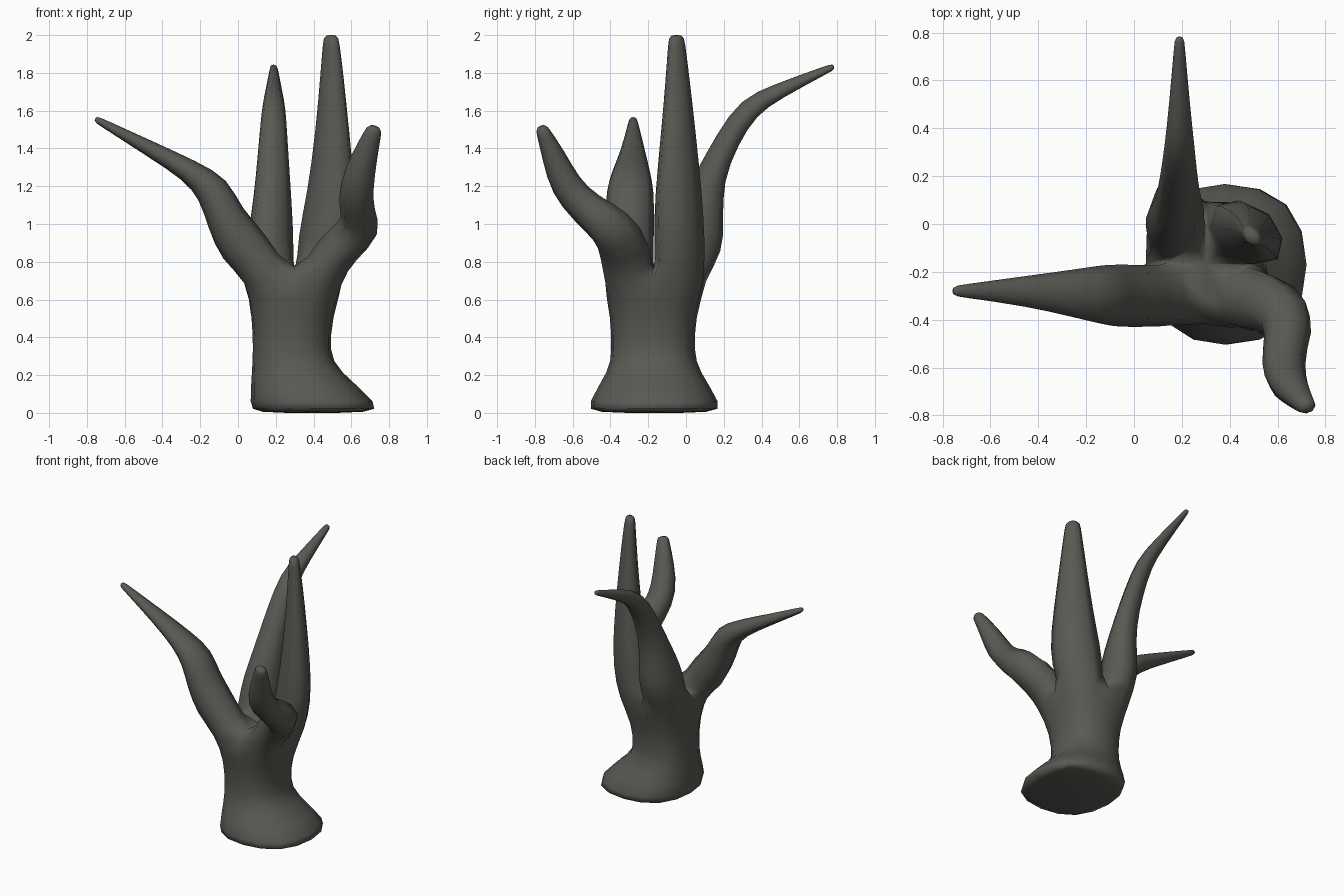
import bpy, bmesh
from mathutils import Vector

if "Cube" in bpy.data.objects:
    bpy.data.objects.remove(bpy.data.objects["Cube"])

bark = bpy.data.materials.new("dark grey bark")
bark.diffuse_color = (0.1, 0.1, 0.088, 1)
bark.use_nodes = True
bark.node_tree.nodes["Principled BSDF"].inputs["Base Color"].default_value = bark.diffuse_color

bm = bmesh.new()
LOOP = [(-1, -1), (0, -1), (1, -1), (1, 0), (1, 1), (0, 1), (-1, 1), (-1, 0)]


def trunk_ring(z, xs, ys, k, centre=False):
    """Eight-point ring (corners pulled in by k), keyed by grid position."""
    cells = LOOP + ([(0, 0)] if centre else [])
    out = {}
    for i, j in cells:
        f = k if i and j else 1
        x = xs[1] + (xs[i + 1] - xs[1]) * f
        y = ys[1] + (ys[j + 1] - ys[1]) * f
        out[i, j] = bm.verts.new((x, y, z))
    return out


def bridge(a, b):
    n = len(a)
    for i in range(n):
        j = (i + 1) % n
        bm.faces.new((a[i], a[j], b[j], b[i]))


def quadrant(ring, i, j):
    """The four grid points of one quarter, counter-clockwise."""
    x, y = min(i, 0), min(j, 0)
    return [ring[x, y], ring[x + 1, y], ring[x + 1, y + 1], ring[x, y + 1]]


def branch(i, j, skew, sections):
    """Tapering branch growing from one trunk quarter.
    Sections are centre, half width, half depth; skew widens one diagonal."""
    prev = quadrant(rings[-1], i, j)
    start = sum((v.co for v in prev), Vector()) / 4
    path = [start] + [Vector(s[0]) for s in sections]
    sizes = [s[1:] for s in sections]
    # blunt tip just past the last section
    path.append(path[-1] + (path[-1] - path[-2]).normalized() * 0.04)
    sizes.append([s * 0.83 for s in sizes[-1]])
    path.append(path[-1] * 2 - path[-2])
    for n, (w, d) in enumerate(sizes, 1):
        turn = Vector((0, 0, 1)).rotation_difference(path[n + 1] - path[n - 1])
        # slight enlargement offsets the shrinking caused by subdivision
        ring = [bm.verts.new(path[n] + turn @ Vector((sx * w, sy * d, 0)) * 1.09 * (1 - skew * sx * sy))
                for sx, sy in ((-1, -1), (1, -1), (1, 1), (-1, 1))]
        bridge(prev, ring)
        prev = ring
    bm.faces.new(prev)


# trunk with flared foot: z, x range, y range, corner roundness
rings = [trunk_ring(*r) for r in [
    (0.00, (0.06, 0.39, 0.73), (-0.52, -0.17, 0.18), 0.78, True),
    (0.035, (0.035, 0.39, 0.79), (-0.56, -0.17, 0.225), 0.78),
    (0.23, (0.06, 0.29, 0.54), (-0.42, -0.17, 0.08), 0.80),
    (0.32, (0.065, 0.28, 0.50), (-0.41, -0.17, 0.06), 0.80),
    (0.50, (0.065, 0.28, 0.51), (-0.41, -0.17, 0.06), 0.82),
    (0.70, (0.03, 0.30, 0.57), (-0.45, -0.17, 0.12), 0.92, True)]]
for a, b in zip(rings, rings[1:]):
    bridge([a[c] for c in LOOP], [b[c] for c in LOOP])
for i, j in LOOP[::2]:
    bm.faces.new(quadrant(rings[0], i, j)[::-1])          # underside of the foot

# left branch
branch(-1, -1, 0, [
    ((0.025, -0.30, 0.885), 0.14, 0.13), ((-0.07, -0.30, 1.03), 0.10, 0.13),
    ((-0.125, -0.295, 1.185), 0.095, 0.125), ((-0.25, -0.29, 1.28), 0.06, 0.10),
    ((-0.45, -0.28, 1.39), 0.043, 0.063), ((-0.725, -0.28, 1.54), 0.02, 0.025)])
# front right branch with an elbow
branch(1, -1, 0, [
    ((0.52, -0.32, 0.87), 0.115, 0.14), ((0.665, -0.385, 0.985), 0.115, 0.12),
    ((0.625, -0.53, 1.08), 0.09, 0.09), ((0.625, -0.64, 1.20), 0.092, 0.085),
    ((0.67, -0.70, 1.36), 0.068, 0.063), ((0.715, -0.755, 1.485), 0.045, 0.037)])
# tall upright branch
branch(1, 1, 0.18, [
    ((0.47, -0.035, 0.92), 0.155, 0.135), ((0.495, -0.04, 1.15), 0.128, 0.125),
    ((0.50, -0.04, 1.50), 0.088, 0.09), ((0.497, -0.045, 1.80), 0.06, 0.06),
    ((0.493, -0.05, 1.965), 0.043, 0.044)])
# back branch
branch(-1, 1, -0.08, [
    ((0.17, 0.045, 0.90), 0.125, 0.16), ((0.18, 0.07, 1.05), 0.108, 0.13),
    ((0.185, 0.125, 1.25), 0.09, 0.075), ((0.187, 0.22, 1.45), 0.075, 0.063),
    ((0.19, 0.33, 1.62), 0.062, 0.06), ((0.19, 0.48, 1.70), 0.045, 0.042),
    ((0.19, 0.75, 1.82), 0.022, 0.02)])

bmesh.ops.recalc_face_normals(bm, faces=bm.faces)
mesh = bpy.data.meshes.new("tree")
bm.to_mesh(mesh)
bm.free()
mesh.materials.append(bark)
tree = bpy.data.objects.new("bare_tree", mesh)
bpy.context.collection.objects.link(tree)
for p in mesh.polygons:
    p.use_smooth = True
sub = tree.modifiers.new("smooth bark", "SUBSURF")
sub.levels = sub.render_levels = 1
